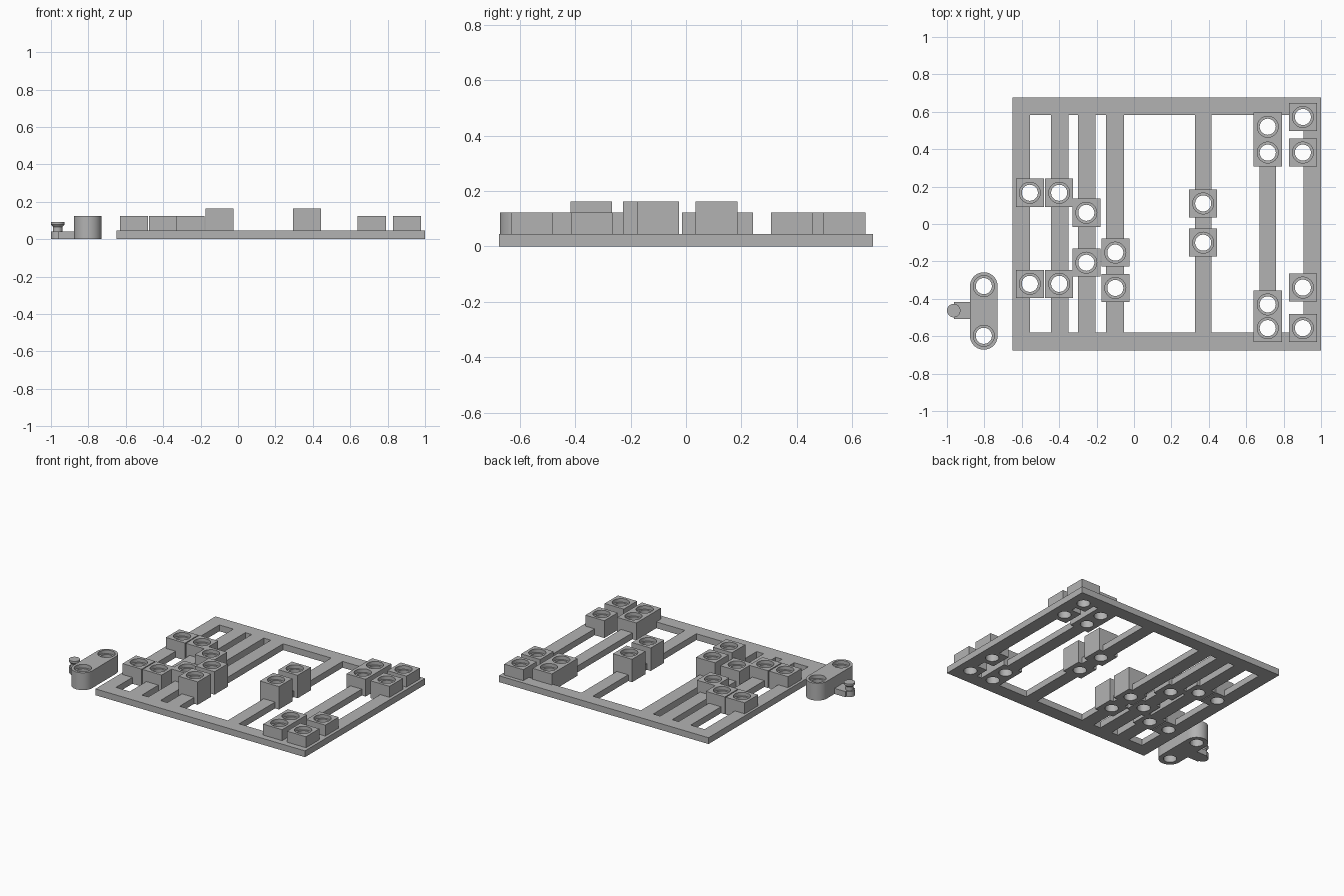
import bpy, bmesh
from math import pi, sin, cos

cube = bpy.data.objects.get("Cube")
if cube:
    bpy.data.objects.remove(cube, do_unlink=True)

grey = bpy.data.materials.new("plain_grey")
grey.use_nodes = True
colour = (0.45, 0.45, 0.45, 1)
grey.diffuse_color = colour
grey.node_tree.nodes["Principled BSDF"].inputs["Base Color"].default_value = colour


def prism(bm, outline, z0, z1):
    """Extrude a flat outline from z0 to z1."""
    low = [bm.verts.new((x, y, z0)) for x, y in outline]
    high = [bm.verts.new((x, y, z1)) for x, y in outline]
    bm.faces.new(low[::-1])
    bm.faces.new(high)
    n = len(low)
    for i in range(n):
        j = (i + 1) % n
        bm.faces.new((low[i], low[j], high[j], high[i]))


def rect(x0, x1, y0, y1):
    return [(x0, y0), (x1, y0), (x1, y1), (x0, y1)]


def circle(x, y, r, n=40):
    return [(x + r * cos(2 * pi * i / n), y + r * sin(2 * pi * i / n)) for i in range(n)]


def make(name, solids, cutter=False):
    """Object from a list of (outline, bottom, top) prisms."""
    bm = bmesh.new()
    for outline, z0, z1 in solids:
        prism(bm, outline, z0, z1)
    mesh = bpy.data.meshes.new(name)
    bm.to_mesh(mesh)
    bm.free()
    ob = bpy.data.objects.new(name, mesh)
    bpy.context.collection.objects.link(ob)
    mesh.materials.append(grey)
    if cutter:
        ob.hide_render = True
        ob.hide_set(True)
        ob.display_type = 'WIRE'
    return ob


def cut(ob, cutter):
    mod = ob.modifiers.new("cut", 'BOOLEAN')
    mod.operation = 'DIFFERENCE'
    mod.solver = 'EXACT'
    mod.object = cutter


def smooth(ob):
    bpy.ops.object.select_all(action='DESELECT')
    ob.select_set(True)
    bpy.context.view_layer.objects.active = ob
    bpy.ops.object.shade_smooth_by_angle()


BORE, RIM, SINK = 0.043, 0.056, 0.025
FRAME, LOW, TALL, HALF = 0.045, 0.123, 0.163, 0.075

# Socket columns: centre x, height, hole positions along y
columns = [
    (-0.557, LOW, (0.167, -0.32)),
    (-0.40, LOW, (0.167, -0.32)),
    (-0.255, LOW, (0.06, -0.207)),
    (-0.10, TALL, (-0.153, -0.342)),
    (0.37, TALL, (0.11, -0.10)),
    (0.715, LOW, (0.52, 0.382, -0.43, -0.557)),
    (0.903, LOW, (0.572, 0.382, -0.34, -0.557)),
]

# Open frame: a plate with the gaps between the bars cut out
frame = make("frame", [(rect(-0.65, 1.0, -0.675, 0.675), 0, FRAME)])
bars = [(-0.65, -0.555), (-0.445, -0.35), (-0.30, -0.205), (-0.15, -0.053),
        (0.325, 0.415), (0.67, 0.76), (0.905, 1.0)]
gaps = [(rect(a[1], b[0], -0.58, 0.583), -0.1, 0.1) for a, b in zip(bars, bars[1:])]
cut(frame, make("gap_cutter", gaps, True))
centres = [(x, y) for x, h, ys in columns for y in ys]
cut(frame, make("bore_cutter", [(circle(x, y, BORE), -0.1, 0.3) for x, y in centres], True))

# Socket blocks with counterbored through holes
for ci, (x, h, ys) in enumerate(columns):
    for yi, y in enumerate(ys):
        tag = f"{ci + 1}_{yi + 1}"
        # Close neighbours share one wall halfway between them
        y0, y1 = y - HALF, y + HALF
        for other in ys:
            mid = (y + other) / 2
            if 0 < other - y < 2 * HALF:
                y1 = mid
            if 0 < y - other < 2 * HALF:
                y0 = mid
        block = make("socket_block_" + tag, [(rect(x - HALF, x + HALF, y0, y1), 0, h)])
        cut(block, make("socket_bore_cutter_" + tag, [(circle(x, y, BORE), -0.1, 0.3)], True))
        cut(block, make("socket_rim_cutter_" + tag, [(circle(x, y, RIM), h - SINK, 0.3)], True))
        smooth(block)

# Separate rounded link with two holes
cx, ends, r = -0.803, (-0.332, -0.598), 0.074
link_outline = [(cx + r * cos(pi * i / 20), ends[0] + r * sin(pi * i / 20)) for i in range(21)]
link_outline += [(cx - r * cos(pi * i / 20), ends[1] - r * sin(pi * i / 20)) for i in range(21)]
link = make("link_body", [(link_outline, 0, LOW)])
cut(link, make("link_bore_cutter", [(circle(cx, y, BORE), -0.1, 0.3) for y in ends], True))
cut(link, make("link_rim_cutter", [(circle(cx, y, RIM), LOW - SINK, 0.3) for y in ends], True))
smooth(link)

# Side arm of the link
make("link_arm", [(rect(-0.963, -0.86, -0.509, -0.417), 0, 0.04)])

# Flared pin standing on the end of the arm
profile = [(0.036, 0), (0.036, 0.04), (0.026, 0.04), (0.026, 0.066),
           (0.036, 0.078), (0.036, 0.092)]
bm = bmesh.new()
rings = [[bm.verts.new((x, y, z)) for x, y in circle(-0.964, -0.463, pr)] for pr, z in profile]
bm.faces.new(rings[0][::-1])
bm.faces.new(rings[-1])
for a, b in zip(rings, rings[1:]):
    for i in range(len(a)):
        j = (i + 1) % len(a)
        bm.faces.new((a[i], a[j], b[j], b[i]))
mesh = bpy.data.meshes.new("pin")
bm.to_mesh(mesh)
bm.free()
mesh.materials.append(grey)
pin = bpy.data.objects.new("pin", mesh)
bpy.context.collection.objects.link(pin)
smooth(pin)
